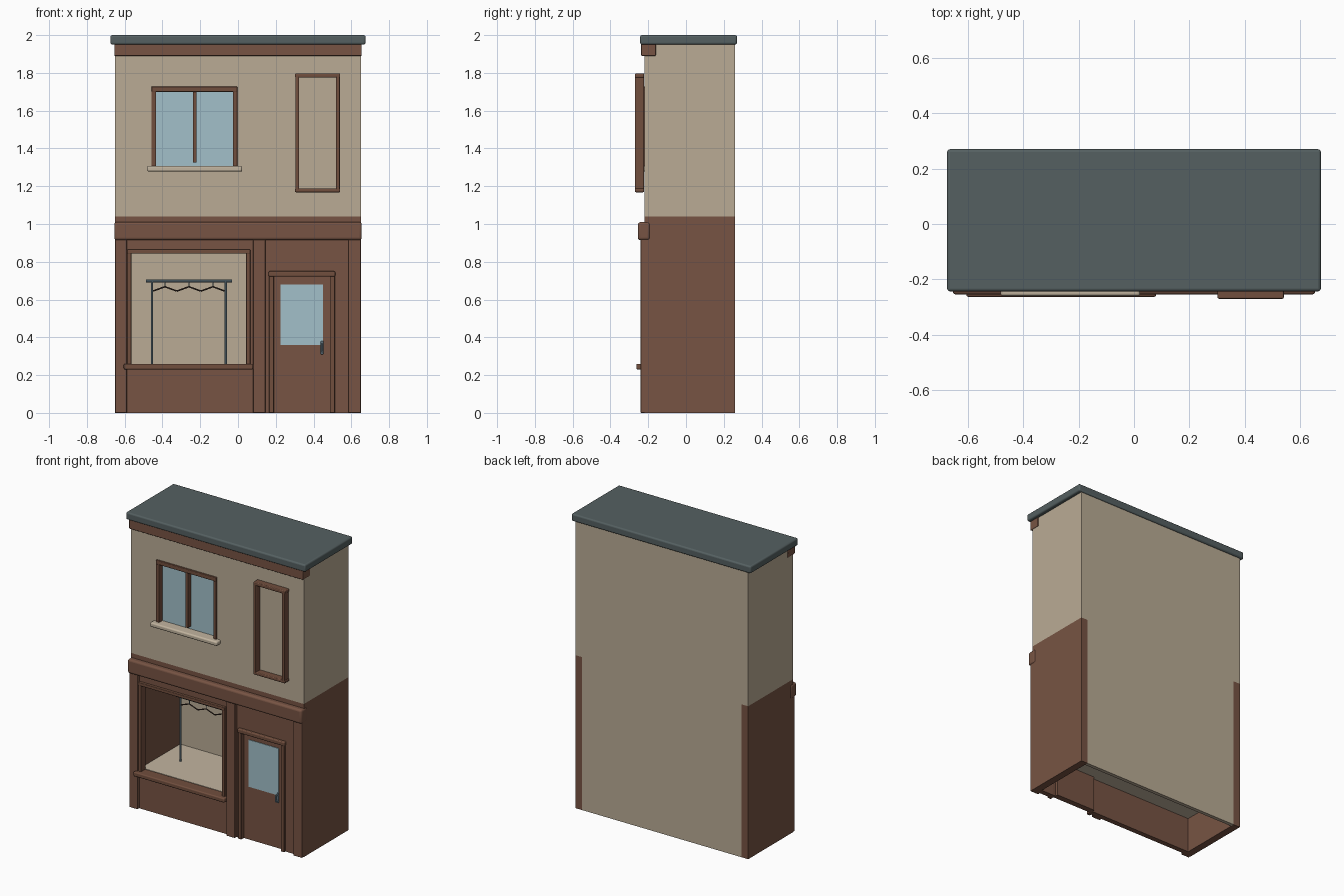
import bpy, bmesh, math
from mathutils import Vector

if "Cube" in bpy.data.objects:
    bpy.data.objects.remove(bpy.data.objects["Cube"])


def mat(name, r, g, b):
    m = bpy.data.materials.new(name)
    m.diffuse_color = (r, g, b, 1)
    m.use_nodes = True
    m.node_tree.nodes["Principled BSDF"].inputs["Base Color"].default_value = m.diffuse_color
    return m


BEIGE = mat("beige_plaster", .49, .41, .30)
CREAM = mat("cream_stone", .54, .46, .35)
BROWN = mat("brown_wood", .185, .088, .057)
TRIM = mat("trim_brown", .165, .077, .048)
SLATE = mat("slate_roof", .09, .117, .12)
GLASS = mat("pale_blue_glass", .36, .53, .59)
STEEL = mat("blue_steel", .19, .28, .34)
DARK = mat("dark_hanger", .05, .03, .022)


def new_object(name, bm, material):
    me = bpy.data.meshes.new(name)
    bm.to_mesh(me)
    bm.free()
    me.materials.append(material)
    ob = bpy.data.objects.new(name, me)
    bpy.context.collection.objects.link(ob)
    return ob


def box(name, x, y, z, material, bevel=0):
    """Box from (min, max) pairs, with optional rounded edges."""
    bm = bmesh.new()
    bmesh.ops.create_cube(bm, size=1)
    for v in bm.verts:
        v.co = Vector(r[0] if c < 0 else r[1] for c, r in zip(v.co, (x, y, z)))
    ob = new_object(name, bm, material)
    if bevel:
        m = ob.modifiers.new("round", 'BEVEL')
        m.width, m.segments = bevel, 3
        bpy.ops.object.select_all(action='DESELECT')
        bpy.context.view_layer.objects.active = ob
        ob.select_set(True)
        bpy.ops.object.shade_smooth_by_angle(angle=math.radians(35))
    return ob


def rod(name, points, r, material, sides=10):
    """Round bars joining a list of points."""
    bm = bmesh.new()
    for a, b in zip(points, points[1:]):
        a, b = Vector(a), Vector(b)
        d = b - a
        mx = d.to_track_quat('Z', 'Y').to_matrix().to_4x4()
        mx.translation = (a + b) / 2
        bmesh.ops.create_cone(bm, cap_ends=True, segments=sides, radius1=r,
                              radius2=r, depth=d.length, matrix=mx)
    return new_object(name, bm, material)


def cut(ob, name, x, y, z):
    c = box(name, x, y, z, ob.data.materials[0])
    c.hide_render = True
    c.display_type = 'WIRE'
    m = ob.modifiers.new("opening", 'BOOLEAN')
    m.operation, m.solver, m.object = 'DIFFERENCE', 'EXACT', c
    bpy.context.view_layer.objects.active = ob
    bpy.ops.object.modifier_apply(modifier=m.name)
    bpy.data.objects.remove(c)


# Upper storey with a window pocket
upper = box("upper_storey", (-.65, .65), (-.22, .26), (1.04, 1.955), BEIGE)
cut(upper, "window_cutter", (-.445, -.015), (-.3, -.185), (1.3, 1.715))

# Roof slab and cornice
box("roof", (-.675, .675), (-.243, .27), (1.95, 2), SLATE, .01)
box("cornice", (-.655, .655), (-.237, -.16), (1.89, 1.955), BROWN, .005)

# Ground floor shell: sides, back, front, display floor
for s, side in ((-1, "left"), (1, "right")):
    box(side + "_ground_wall", sorted((s * .6, s * .65)), (-.22, .26), (0, 1.04), BROWN)
box("back_wall", (-.6, .6), (.235, .26), (0, 1.04), BEIGE)
front = box("shop_front_wall", (-.6, .6), (-.22, -.185), (0, 1.04), BROWN)
cut(front, "display_cutter", (-.57, .05), (-.4, 0), (.255, .85))
cut(front, "door_cutter", (.18, .495), (-.4, 0), (-.1, .73))
box("display_floor", (-.6, .6), (-.185, .235), (.24, .26), CREAM)

# Pilasters and fascia
for name, x in (("left", (-.65, -.588)), ("middle", (.08, .145)), ("right", (.585, .65))):
    box(name + "_pilaster", x, (-.241, -.2), (0, .93), BROWN, .004)
box("fascia", (-.655, .655), (-.255, -.19), (.915, 1.01), BROWN, .013)

# Display window frame and sill
for name, x in (("left", (-.587, -.565)), ("right", (.043, .065))):
    box("display_jamb_" + name, x, (-.236, -.185), (.25, .85), TRIM, .004)
box("display_head", (-.587, .065), (-.238, -.185), (.843, .865), TRIM, .004)
box("display_sill", (-.605, .08), (-.263, -.185), (.23, .26), TRIM, .007)

# Door: leaf, glass, frame, handle
leaf = box("door_leaf", (.188, .488), (-.205, -.165), (0, .725), BROWN)
box("door_glass", (.224, .451), (-.209, -.2), (.36, .68), GLASS)
for name, x in (("left", (.165, .19)), ("right", (.486, .513))):
    box("door_jamb_" + name, x, (-.236, -.185), (0, .725), TRIM, .004)
box("door_head", (.162, .515), (-.24, -.185), (.722, .75), TRIM, .006)
box("handle_plate", (.438, .452), (-.214, -.204), (.31, .38), STEEL, .002)
rod("door_handle", [(.446, -.21, .365), (.446, -.232, .365), (.446, -.232, .325),
                    (.446, -.21, .325)], .005, STEEL)

# Upper window: glass, frame, mullion, sill
box("window_glass", (-.445, -.015), (-.193, -.184), (1.3, 1.715), GLASS)
for name, x in (("left", (-.458, -.433)), ("right", (-.027, -.003))):
    box("window_jamb_" + name, x, (-.229, -.185), (1.305, 1.705), TRIM, .003)
box("window_head", (-.458, -.003), (-.231, -.185), (1.7, 1.728), TRIM, .004)
box("window_mullion", (-.239, -.219), (-.224, -.185), (1.325, 1.703), TRIM, .003)
box("window_sill", (-.482, .022), (-.26, -.185), (1.278, 1.308), CREAM, .009)

# Tall blank frame on the upper wall
for name, x in (("left", (.304, .324)), ("right", (.519, .539))):
    box("panel_side_" + name, x, (-.27, -.222), (1.168, 1.79), TRIM, .005)
for name, z in (("bottom", (1.168, 1.188)), ("top", (1.775, 1.797))):
    box("panel_rail_" + name, (.302, .541), (-.27, -.222), z, TRIM, .005)

# Clothes rack with three empty hangers
Y = .03
for name, x in (("left", -.455), ("right", -.065)):
    rod("rack_post_" + name, [(x, Y, .25), (x, Y, .7)], .006, STEEL)
rod("rack_rail", [(-.487, Y, .698), (-.033, Y, .698)], .007, STEEL)
for i in range(3):
    x = -.387 + i * .127
    rod("hanger_%d" % i, [(x - .063, Y, .645), (x, Y, .668), (x + .063, Y, .645)],
        .004, DARK, 6)
    rod("hanger_hook_%d" % i, [(x, Y, .665), (x, Y, .7)], .0025, STEEL, 6)
